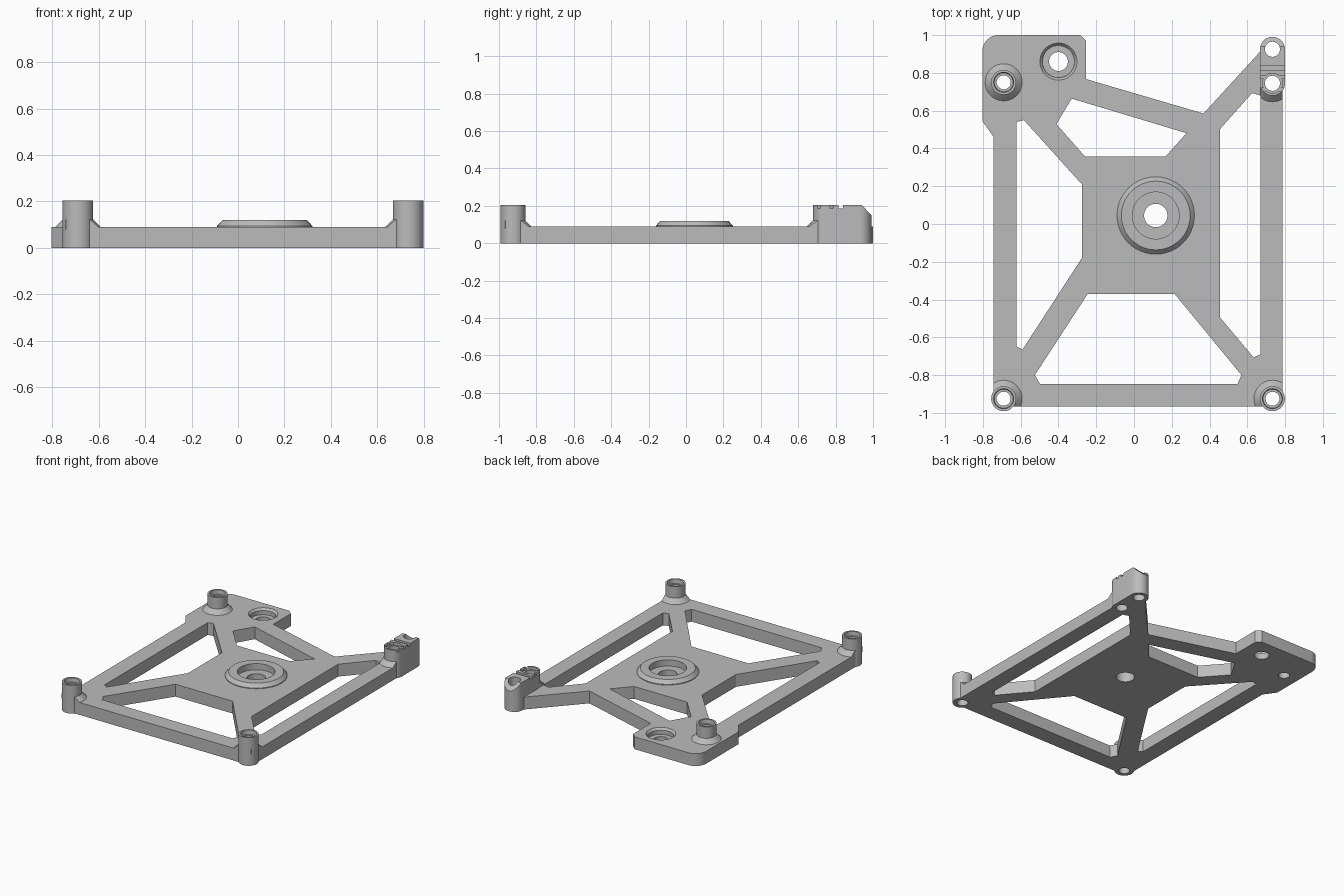
import bpy, bmesh, math
from mathutils import Vector

if "Cube" in bpy.data.objects:
    bpy.data.objects.remove(bpy.data.objects["Cube"])

SEG = 48
T = 0.09      # plate thickness
H = 0.205     # post height
grey = bpy.data.materials.new("plain grey")
grey.diffuse_color = (0.5, 0.5, 0.5, 1)
grey.use_nodes = True
grey.node_tree.nodes["Principled BSDF"].inputs["Base Color"].default_value = grey.diffuse_color


def arc(cx, cy, r, a0, a1, n):
    return [(cx + r * math.cos(math.radians(a0 + (a1 - a0) * i / n)),
             cy + r * math.sin(math.radians(a0 + (a1 - a0) * i / n))) for i in range(n + 1)]


def circle(cx, cy, r):
    return arc(cx, cy, r, 0, 360, SEG)[:-1]


def finish(ob):
    ob.data.materials.clear()
    ob.data.materials.append(grey)
    bpy.ops.object.select_all(action='DESELECT')
    ob.select_set(True)
    bpy.context.view_layer.objects.active = ob
    bpy.ops.object.shade_smooth_by_angle(angle=math.radians(25))
    return ob


def from_bmesh(name, bm):
    bmesh.ops.recalc_face_normals(bm, faces=bm.faces)
    me = bpy.data.meshes.new(name)
    bm.to_mesh(me)
    bm.free()
    ob = bpy.data.objects.new(name, me)
    bpy.context.collection.objects.link(ob)
    return ob


def lathe(name, cx, cy, profile, clips=()):
    """Revolve a closed (radius, z) profile; clips are (point, outward normal)."""
    bm = bmesh.new()
    rings = [[bm.verts.new((x, y, z)) for x, y in circle(cx, cy, r)] for r, z in profile]
    for k, a in enumerate(rings):
        b = rings[(k + 1) % len(rings)]
        for i in range(SEG):
            j = (i + 1) % SEG
            bm.faces.new((a[i], a[j], b[j], b[i]))
    for co, no in clips:
        cut = bmesh.ops.bisect_plane(bm, geom=bm.verts[:] + bm.edges[:] + bm.faces[:],
                                     plane_co=co, plane_no=no, clear_outer=True)
        edges = [e for e in cut['geom_cut'] if isinstance(e, bmesh.types.BMEdge)]
        bmesh.ops.holes_fill(bm, edges=edges)
    return finish(from_bmesh(name, bm))


def prism(name, pts, z0, z1, axis='Z'):
    """Extrude an outline along z, or a (y, z) outline along x."""
    bm = bmesh.new()
    put = (lambda p, h: (p[0], p[1], h)) if axis == 'Z' else (lambda p, h: (h, p[0], p[1]))
    lo = [bm.verts.new(put(p, z0)) for p in pts]
    hi = [bm.verts.new(put(p, z1)) for p in pts]
    bm.faces.new(lo)
    bm.faces.new(hi)
    for i in range(len(pts)):
        j = (i + 1) % len(pts)
        bm.faces.new((lo[i], lo[j], hi[j], hi[i]))
    return from_bmesh(name, bm)


def subtract(ob, cutter):
    mod = ob.modifiers.new("cut", 'BOOLEAN')
    mod.operation, mod.solver, mod.object = 'DIFFERENCE', 'EXACT', cutter
    bpy.context.view_layer.objects.active = ob
    bpy.ops.object.modifier_apply(modifier=mod.name)
    bpy.data.objects.remove(cutter)


posts = {"rear_left_post": (-0.69, 0.75), "front_left_post": (-0.69, -0.925),
         "front_right_post": (0.733, -0.925)}
hub, bore = (0.115, 0.045), (-0.40, 0.86)
latch_a, latch_b = (0.733, 0.745), (0.733, 0.925)

# Plate: outline, four windows and round holes
outline = ([(-0.253, 0.767), (0.368, 0.585), (0.67, 0.915)]
           + arc(*latch_b, 0.06, 160, 30, 10)
           + [(0.785, -0.955), (0.775, -0.967), (-0.733, -0.967), (-0.743, -0.955),
              (-0.743, 0.46), (-0.803, 0.545)]
           + arc(-0.718, 0.915, 0.085, 180, 90, 8) + [(-0.285, 1.0), (-0.253, 0.968)])
windows = [
    [(-0.622, 0.54), (-0.583, 0.55), (-0.276, 0.21), (-0.276, -0.18), (-0.59, -0.664),
     (-0.622, -0.648)],
    [(-0.33, 0.664), (0.278, 0.481), (0.167, 0.358), (-0.26, 0.358), (-0.411, 0.529)],
    [(-0.245, -0.37), (0.215, -0.37), (0.569, -0.80), (0.548, -0.846), (-0.498, -0.846),
     (-0.525, -0.80)],
    [(0.455, 0.502), (0.625, 0.693), (0.67, 0.68), (0.67, -0.69), (0.633, -0.706),
     (0.455, -0.494)]]
holes = [circle(*p, 0.04) for p in posts.values()]
holes += [circle(*latch_a, 0.043), circle(*latch_b, 0.043), circle(*hub, 0.15),
          circle(*bore, 0.098)]
cu = bpy.data.curves.new("plate", 'CURVE')
cu.dimensions, cu.fill_mode, cu.extrude = '2D', 'BOTH', T / 2
for loop in [outline] + windows + holes:
    sp = cu.splines.new('POLY')
    sp.points.add(len(loop) - 1)
    for pt, (x, y) in zip(sp.points, loop):
        pt.co = (x, y, 0, 1)
    sp.use_cyclic_u = True
plate = bpy.data.objects.new("plate", cu)
plate.location.z = T / 2
bpy.context.collection.objects.link(plate)
plate.select_set(True)
bpy.context.view_layer.objects.active = plate
bpy.ops.object.convert(target='MESH')
plate = bpy.context.view_layer.objects.active
bm = bmesh.new()
bm.from_mesh(plate.data)
bmesh.ops.remove_doubles(bm, verts=bm.verts, dist=1e-5)
bmesh.ops.recalc_face_normals(bm, faces=bm.faces)
bm.to_mesh(plate.data)
bm.free()
finish(plate)

# Corner posts with sloped collars trimmed to the plate edge
collar = [(0.055, 0.08), (0.098, 0.08), (0.098, T), (0.066, 0.122), (0.055, 0.122)]
left, right = (Vector((-0.743, 0, 0)), (-1, 0, 0)), (Vector((0.785, 0, 0)), (1, 0, 0))
front = (Vector((0, -0.967, 0)), (0, -1, 0))
trims = {"rear_left_post": (), "front_left_post": (left, front),
         "front_right_post": (right, front)}
for name, (x, y) in posts.items():
    lathe(name, x, y, [(0.037, 0), (0.066, 0), (0.066, H), (0.053, H), (0.05, 0.175),
                       (0.037, 0.175)])
    lathe(name.replace("post", "collar"), x, y, collar, trims[name])

# Central hub: raised bevelled ring with a stepped hole
lathe("hub", *hub, [(0.062, 0), (0.15, 0), (0.15, T), (0.205, T), (0.205, 0.095),
                    (0.182, 0.12), (0.124, 0.12), (0.124, 0.075), (0.062, 0.075)])

# Recessed screw hole in the rear tab
lathe("recessed_hole", *bore, [(0.05, 0), (0.098, 0), (0.098, T), (0.085, 0.075),
                               (0.085, 0.045), (0.05, 0.045)])

# Rear right clip block: rounded bar with two holes, slots and a sloped back
block = prism("clip_block", arc(*latch_b, 0.066, 0, 180, 20) + arc(*latch_a, 0.066, 180, 360, 20),
              0, H)
for c in (latch_a, latch_b):
    subtract(block, prism("cutter", circle(*c, 0.04), -0.1, 0.4))
subtract(block, prism("cutter", circle(*latch_a, 0.053), 0.185, 0.4))
for y0, y1 in ((0.815, 0.84), (0.77, 0.787), (0.703, 0.72)):
    subtract(block, prism("cutter", [(y0, 0.187), (y1, 0.187), (y1, 0.3), (y0, 0.3)],
                          0.6, 0.9, 'X'))
subtract(block, prism("cutter", [(0.94, H), (0.995, 0.145), (1.1, 0.145), (1.1, 0.3), (0.94, 0.3)],
                      0.6, 0.9, 'X'))
finish(block)
lathe("clip_collar", *latch_a, collar,
      ((Vector((0.67, 0, 0)), (-1, 0, 0)), right, (Vector((0, 0.745, 0)), (0, 1, 0))))
